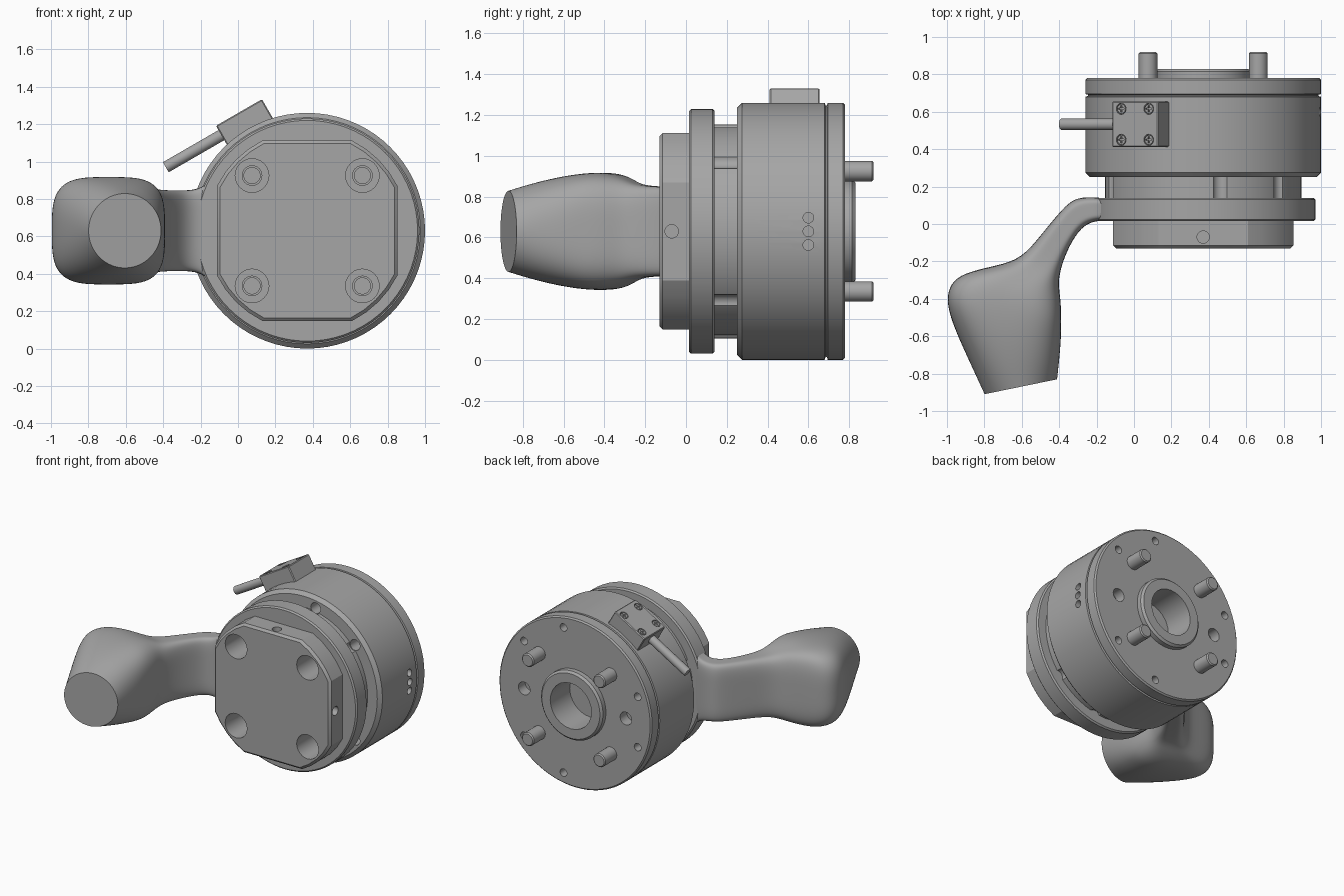
import bpy, bmesh, math
from mathutils import Vector, Matrix

old = bpy.data.objects.get("Cube")
if old:
    bpy.data.objects.remove(old, do_unlink=True)

CX, CZ = 0.37, 0.63          # main axis runs along y through here
BOLT = 0.295                 # half spacing of the four main bolts
SCREW_ANGLES = [c + d for c in (60, 180, 300) for d in (-20, 20)]
CORNERS = [(sx, sz) for sx in (-1, 1) for sz in (-1, 1)]

grey = bpy.data.materials.new("machined grey")
grey.use_nodes = True
COLOUR = (0.38, 0.38, 0.38, 1)
grey.diffuse_color = COLOUR
grey.node_tree.nodes["Principled BSDF"].inputs["Base Color"].default_value = COLOUR


def polar(angle, r, y):
    a = math.radians(angle)
    return Vector((CX + r * math.cos(a), y, CZ + r * math.sin(a)))


def make(name, bm):
    bmesh.ops.recalc_face_normals(bm, faces=bm.faces)
    mesh = bpy.data.meshes.new(name)
    bm.to_mesh(mesh)
    bm.free()
    mesh.materials.append(grey)
    obj = bpy.data.objects.new(name, mesh)
    bpy.context.collection.objects.link(obj)
    return obj


def activate(obj):
    bpy.ops.object.select_all(action='DESELECT')
    obj.select_set(True)
    bpy.context.view_layer.objects.active = obj


def smooth(obj, angle=30):
    activate(obj)
    bpy.ops.object.shade_smooth_by_angle(angle=math.radians(angle))


def loft(name, rings, crease_end=False):
    bm = bmesh.new()
    loops = [[bm.verts.new(p) for p in ring] for ring in rings]
    n = len(loops[0])
    for a, b in zip(loops, loops[1:]):
        for i in range(n):
            bm.faces.new((a[i], a[(i + 1) % n], b[(i + 1) % n], b[i]))
    bm.faces.new(loops[0])
    end = bm.faces.new(loops[-1])
    if crease_end:
        layer = bm.edges.layers.float.new("crease_edge")
        for e in end.edges:
            e[layer] = 1.0
    return make(name, bm)


def lathe(name, profile, sides=72):
    return loft(name, [[polar(360 * i / sides, r, y) for i in range(sides)]
                       for r, y in profile])


def add_cyl(bm, p0, p1, r, sides=24):
    d = p1 - p0
    m = Matrix.Translation((p0 + p1) / 2) @ d.to_track_quat('Z', 'Y').to_matrix().to_4x4()
    bmesh.ops.create_cone(bm, cap_ends=True, segments=sides, radius1=r, radius2=r,
                          depth=d.length, matrix=m)


def cut(obj, bm):
    cutter = make("cutter", bm)
    cutter.hide_render = True
    mod = obj.modifiers.new("holes", 'BOOLEAN')
    mod.operation, mod.solver, mod.use_self = 'DIFFERENCE', 'EXACT', True
    mod.object = cutter
    activate(obj)
    bpy.ops.object.modifier_apply(modifier=mod.name)
    bpy.data.objects.remove(cutter, do_unlink=True)


def cylinders(name, specs):
    bm = bmesh.new()
    for p0, p1, r in specs:
        add_cyl(bm, p0, p1, r)
    return make(name, bm)


def holes(obj, specs):
    bm = bmesh.new()
    for p0, p1, r in specs:
        add_cyl(bm, p0, p1, r)
    cut(obj, bm)
    smooth(obj)


def bolt_at(sx, sz, y):
    return Vector((CX + sx * BOLT, y, CZ + sz * BOLT))


# Main housing with cover seam and rear boss
housing = lathe("housing", [
    (0.605, 0.25), (0.63, 0.275), (0.63, 0.68), (0.617, 0.684), (0.617, 0.691),
    (0.63, 0.695), (0.63, 0.77), (0.62, 0.78), (0.255, 0.78), (0.255, 0.815), (0.24, 0.83)])
specs = [(polar(0, 0, 0.6), polar(0, 0, 0.9), 0.17)]                      # bore
specs += [(polar(a, 0.55, 0.7), polar(a, 0.55, 0.8), 0.028) for a in SCREW_ANGLES]
specs += [(polar(a, 0.55, 0.2), polar(a, 0.55, 0.34), 0.04) for a in SCREW_ANGLES]
specs += [(polar(a, 0.42, 0.7), polar(a, 0.42, 0.8), 0.048) for a in (0, 180)]
specs += [(Vector((0.9, 0.6, CZ + dz)), Vector((1.1, 0.6, CZ + dz)), 0.026)
          for dz in (-0.067, 0, 0.067)]
holes(housing, specs)

# Rear dowel pins
pins = cylinders("rear_pins", [(bolt_at(sx, sz, 0.7), bolt_at(sx, sz, 0.92), 0.05)
                               for sx, sz in CORNERS])
bevel = pins.modifiers.new("bevel", 'BEVEL')
bevel.width, bevel.segments = 0.008, 1
smooth(pins)

# Neck with screw clearance notches
neck = lathe("neck", [(0.525, 0.12), (0.525, 0.27)])
holes(neck, [(polar(a, 0.55, 0.0), polar(a, 0.55, 0.4), 0.045) for a in SCREW_ANGLES])

# Swivel ring
ring = lathe("swivel_ring", [(0.59, 0.015), (0.6, 0.025), (0.6, 0.13), (0.59, 0.14)])
holes(ring, [(bolt_at(sx, sz, -0.1), bolt_at(sx, sz, 0.08), 0.09) for sx, sz in CORNERS])

# Front plate: square with rounded-off corners, chamfered front edge
def plate_ring(half, y):
    radius = half * 1.117
    base = math.degrees(math.acos(half / radius))
    return [polar(q + base + (90 - 2 * base) * i / 4, radius, y)
            for q in (0, 90, 180, 270) for i in range(5)]


plate = loft("front_plate", [plate_ring(0.466, -0.13), plate_ring(0.482, -0.114),
                             plate_ring(0.482, 0.02)])
specs = [(bolt_at(sx, sz, -0.2), bolt_at(sx, sz, 0.1), 0.09) for sx, sz in CORNERS]
specs += [(polar(a, 0.4, -0.07), polar(a, 0.6, -0.07), 0.033) for a in (0, 90, 180, 270)]
holes(plate, specs)

# Socket bolts sunk in the front plate
bolts = cylinders("front_bolts", [(bolt_at(sx, sz, 0.03), bolt_at(sx, sz, 0.1), 0.055)
                                  for sx, sz in CORNERS])
holes(bolts, [(bolt_at(sx, sz, 0.0), bolt_at(sx, sz, 0.07), 0.043) for sx, sz in CORNERS])

# Arm and handle: far-side point, near-side point, half height, squareness
SECTIONS = [
    ((-0.12, 0.135), (-0.12, 0.02), 0.30, 8), ((-0.18, 0.14), (-0.18, 0.018), 0.235, 8),
    ((-0.25, 0.145), (-0.23, 0.01), 0.217, 8), ((-0.32, 0.135), (-0.28, -0.02), 0.215, 7),
    ((-0.38, 0.085), (-0.325, -0.08), 0.215, 7), ((-0.49, -0.05), (-0.37, -0.17), 0.218, 6),
    ((-0.6, -0.185), (-0.4, -0.27), 0.225, 5), ((-0.73, -0.222), (-0.403, -0.33), 0.255, 4),
    ((-0.91, -0.26), (-0.395, -0.39), 0.278, 4), ((-0.985, -0.32), (-0.39, -0.45), 0.288, 4),
    ((-1.005, -0.42), (-0.39, -0.52), 0.287, 4), ((-0.96, -0.56), (-0.39, -0.62), 0.273, 3),
    ((-0.88, -0.735), (-0.4, -0.73), 0.242, 2.5), ((-0.8, -0.91), (-0.41, -0.83), 0.2, 2)]


def section(far, near, h, power, sides=32):
    far, near = Vector((*far, CZ)), Vector((*near, CZ))
    mid, half = (far + near) / 2, (far - near) / 2
    pts = []
    for i in range(sides):
        c, s = math.cos(math.tau * i / sides), math.sin(math.tau * i / sides)
        k = (abs(c) ** power + abs(s) ** power) ** (-1 / power)
        pts.append(mid + half * c * k + Vector((0, 0, h * s * k)))
    return pts


handle = loft("arm_and_handle", [section(*s) for s in SECTIONS], crease_end=True)
sub = handle.modifiers.new("subdivision", 'SUBSURF')
sub.levels = sub.render_levels = 2
activate(handle)
bpy.ops.object.modifier_apply(modifier=sub.name)
smooth(handle, 40)

# Sensor block on the upper left of the housing, in its own tangent frame
T, N = Vector((-math.sqrt(0.75), 0, -0.5)), Vector((-0.5, 0, math.sqrt(0.75)))
ORIGIN = Vector((CX, 0.533, CZ))


def local(t, y, n):
    return ORIGIN + T * t + N * n + Vector((0, y, 0))


def add_box(bm, centre, size):
    rot = Matrix((T, Vector((0, 1, 0)), N)).transposed().to_4x4()
    bmesh.ops.create_cube(bm, size=1, matrix=Matrix.Translation(centre) @ rot
                          @ Matrix.Diagonal((*size, 1)))


bm = bmesh.new()
add_box(bm, local(0, 0, 0.665), (0.284, 0.245, 0.13))
bmesh.ops.bevel(bm, geom=bm.edges[:], offset=0.006, segments=1, affect='EDGES')
block = make("sensor_block", bm)
spots = [(st * 0.085, sy * 0.083) for st, sy in CORNERS]
holes(block, [(local(t, y, 0.71), local(t, y, 0.75), 0.03) for t, y in spots])

# Cross-head screws in the block
screws = cylinders("sensor_screws", [(local(t, y, 0.7), local(t, y, 0.728), 0.025)
                                     for t, y in spots])
bm = bmesh.new()
for t, y in spots:
    add_box(bm, local(t, y, 0.73), (0.034, 0.008, 0.02))
    add_box(bm, local(t, y, 0.73), (0.008, 0.034, 0.02))
cut(screws, bm)
smooth(screws)

# Cable leaving the block
smooth(cylinders("sensor_cable", [(local(0.13, 0, 0.672), local(0.485, 0, 0.672), 0.031)]))
